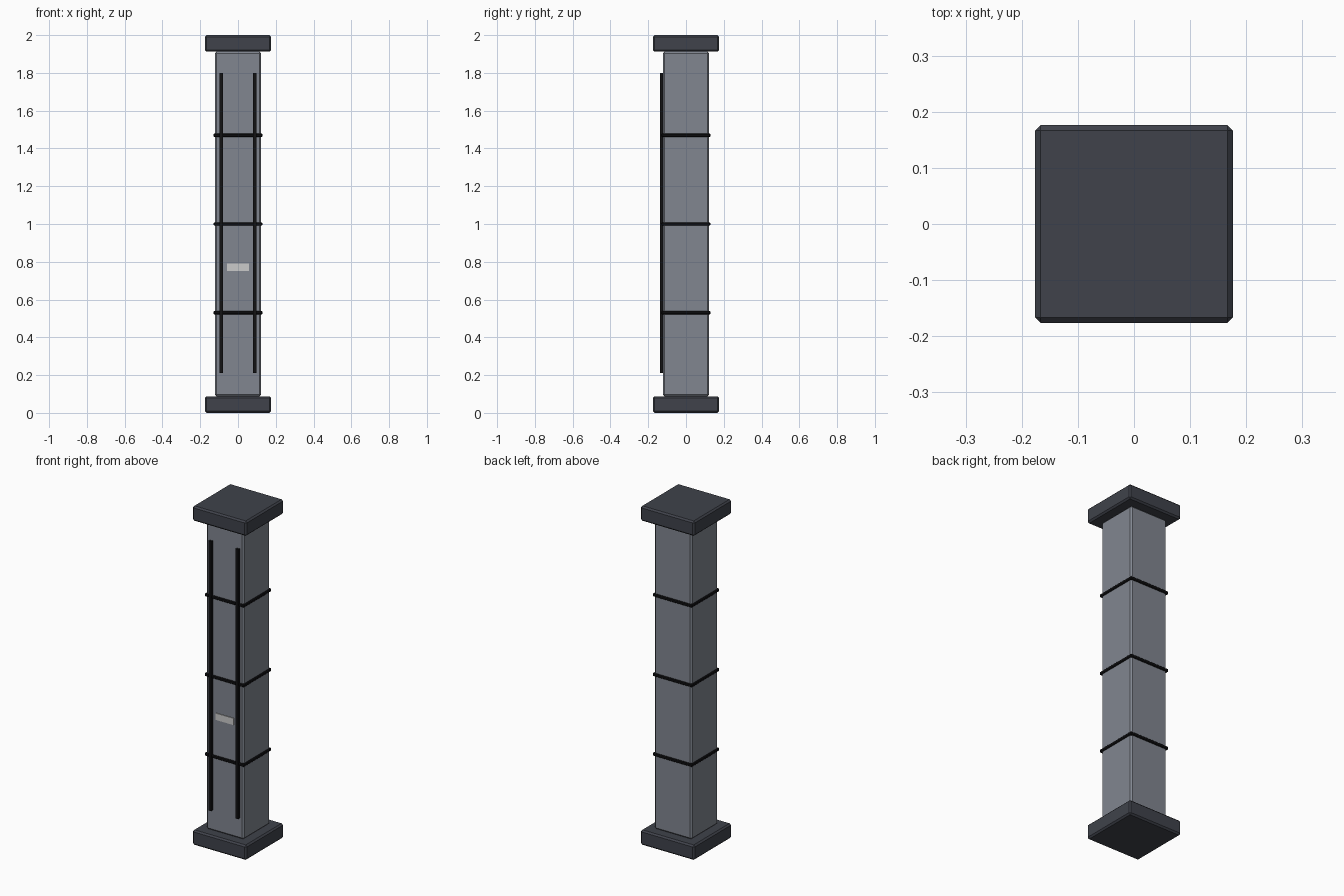
import bpy

if "Cube" in bpy.data.objects:
    bpy.data.objects.remove(bpy.data.objects["Cube"])


def material(name, rgb):
    m = bpy.data.materials.new(name)
    m.diffuse_color = (*rgb, 1)
    m.use_nodes = True
    m.node_tree.nodes["Principled BSDF"].inputs["Base Color"].default_value = m.diffuse_color
    return m


SHAFT = material("shaft_grey", (0.22, 0.24, 0.28))
DARK = material("dark_grey", (0.05, 0.055, 0.07))
BLACK = material("black", (0.006, 0.006, 0.007))
LIGHT = material("light_grey", (0.55, 0.56, 0.56))


def box(name, x, y, z, mat, bevel=0.0):
    """Box spanning the (min, max) ranges x, y, z, with optional chamfer."""
    spans = (x, y, z)
    bpy.ops.mesh.primitive_cube_add(size=1, location=[(a + b) / 2 for a, b in spans])
    ob = bpy.context.object
    ob.name = name
    ob.scale = [b - a for a, b in spans]
    bpy.ops.object.transform_apply(location=False, rotation=False, scale=True)
    ob.data.materials.append(mat)
    if bevel:
        mod = ob.modifiers.new("chamfer", "BEVEL")
        mod.width = bevel
        mod.segments = 1
    return ob


def square(h):
    return (-h, h), (-h, h)


# Base and top caps
box("base_cap", *square(0.176), (0.0, 0.088), DARK, 0.009)
box("top_cap", *square(0.176), (1.912, 2.0), DARK, 0.009)

# Main shaft
box("shaft", *square(0.122), (0.088, 1.912), SHAFT, 0.009)

# Thin bands around the shaft
for i, z in enumerate((0.53, 1.0, 1.47)):
    box(f"band_{i + 1}", *square(0.129), (z - 0.009, z + 0.009), BLACK, 0.004)

# Vertical strips on the front
for side, x in (("left", -0.088), ("right", 0.088)):
    box(f"{side}_strip", (x - 0.009, x + 0.009), (-0.138, -0.118), (0.21, 1.8), BLACK)

# Small blank plate on the front
box("front_plate", (-0.058, 0.058), (-0.126, -0.118), (0.75, 0.79), LIGHT)
